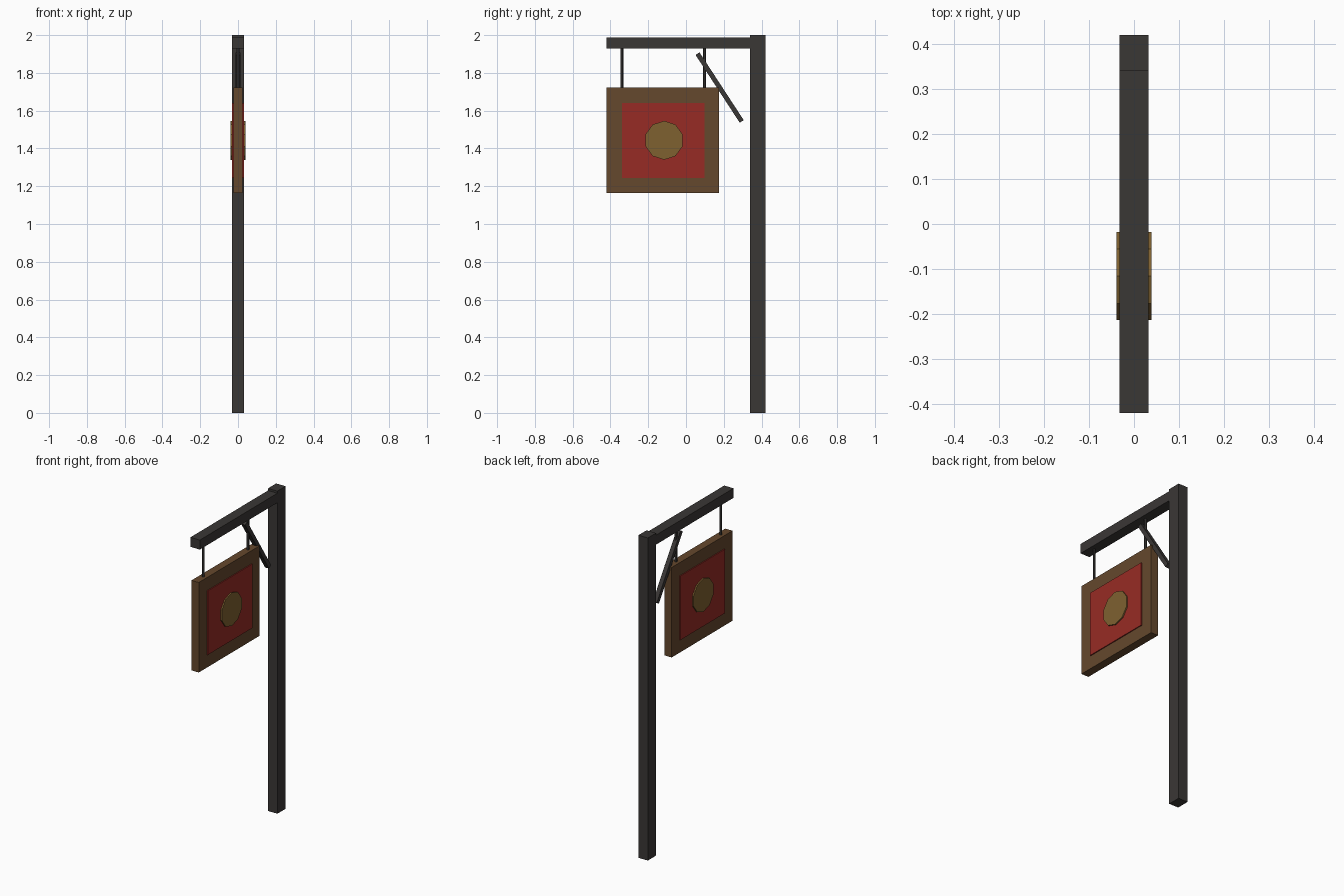
import bpy
from math import atan2, hypot, pi

if "Cube" in bpy.data.objects:
    bpy.data.objects.remove(bpy.data.objects["Cube"])


def material(name, rgb):
    m = bpy.data.materials.new(name)
    m.diffuse_color = (*rgb, 1)
    m.use_nodes = True
    m.node_tree.nodes["Principled BSDF"].inputs["Base Color"].default_value = m.diffuse_color
    return m


iron = material("dark_iron", (0.042, 0.038, 0.036))
wood = material("wood", (0.13, 0.065, 0.026))
red = material("red_paint", (0.31, 0.024, 0.018))
gold = material("old_gold", (0.21, 0.12, 0.03))


def finish(name, mat):
    o = bpy.context.object
    o.name = name
    o.data.materials.append(mat)
    return o


def box(name, mat, half_x, y0, y1, z0, z1):
    bpy.ops.mesh.primitive_cube_add(size=1, location=(0, (y0 + y1) / 2, (z0 + z1) / 2))
    bpy.context.object.scale = (2 * half_x, y1 - y0, z1 - z0)
    return finish(name, mat)


# Post and arm
box("post", iron, 0.032, 0.34, 0.42, 0, 2)
box("arm", iron, 0.032, -0.42, 0.34, 1.928, 1.987)

# Diagonal brace
(ya, za), (yb, zb) = (0.061, 1.902), (0.295, 1.543)
length = hypot(yb - ya, zb - za)
brace = box("brace", iron, 0.0135, -length / 2, length / 2, -0.0125, 0.0125)
brace.location = (0, (ya + yb) / 2, (za + zb) / 2)
brace.rotation_euler.x = atan2(zb - za, yb - ya)

# Hanging rods
for i, y in enumerate((-0.34, 0.098)):
    bpy.ops.mesh.primitive_cylinder_add(vertices=6, radius=0.008, depth=0.22,
                                        location=(0, y, 1.825))
    finish(f"hanging_rod_{i + 1}", iron)

# Sign board with raised painted field on both sides
box("sign_board", wood, 0.025, -0.42, 0.176, 1.164, 1.722)
box("painted_field", red, 0.031, -0.34, 0.098, 1.244, 1.641)

# Ten-sided medallion through the board, one corner pointing up
bpy.ops.mesh.primitive_cylinder_add(vertices=10, radius=0.103, depth=0.078,
                                    location=(0, -0.116, 1.443),
                                    rotation=(pi / 2, 0, pi / 2))
finish("medallion", gold)
